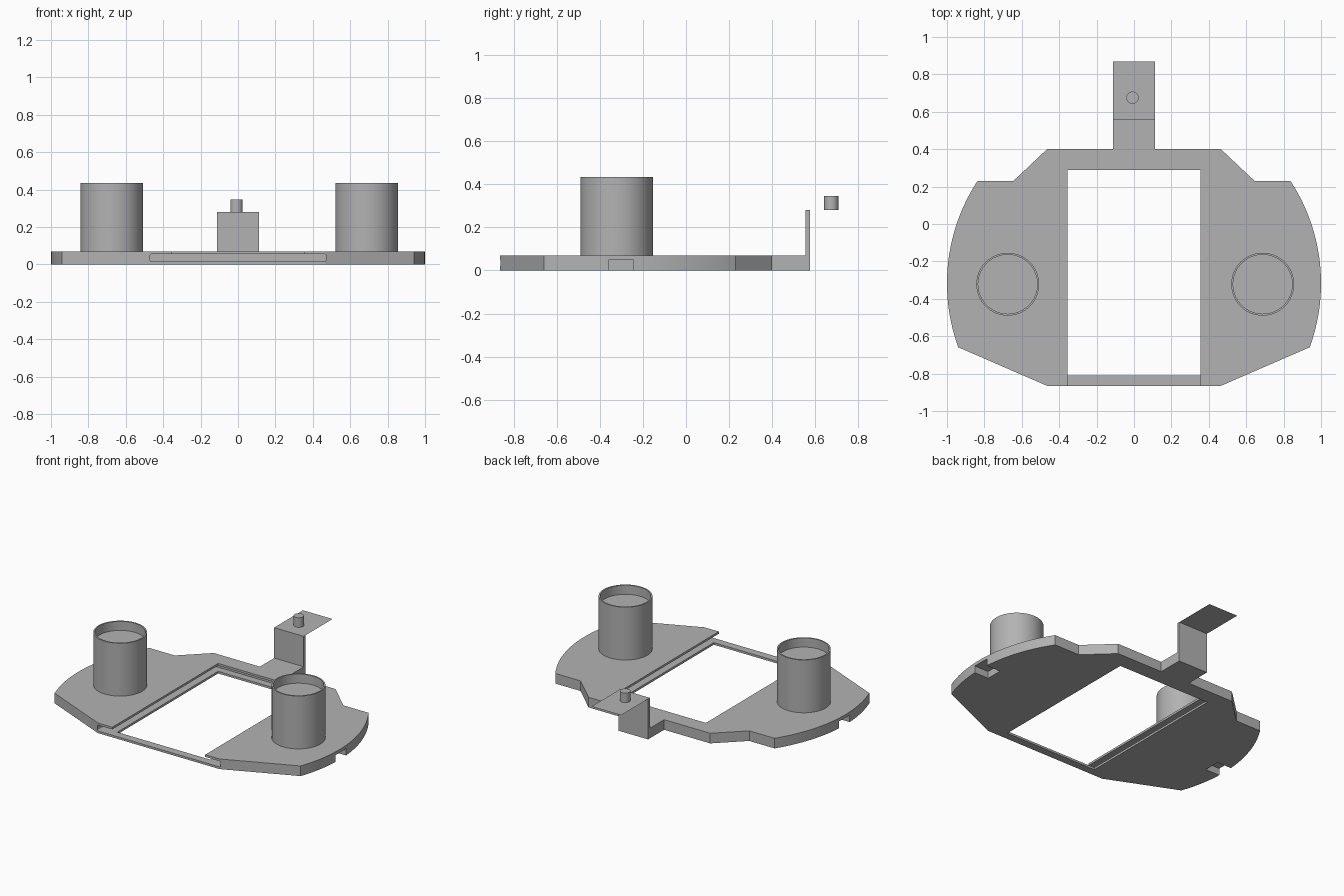
import bpy, bmesh, math
from mathutils import Vector, Matrix

cube = bpy.data.objects.get("Cube")
if cube:
    bpy.data.objects.remove(cube, do_unlink=True)

grey = bpy.data.materials.new("plain grey")
grey.use_nodes = True
colour = (0.45, 0.45, 0.45, 1)
grey.diffuse_color = colour
grey.node_tree.nodes["Principled BSDF"].inputs["Base Color"].default_value = colour


def finish(name, bm, smooth=False):
    bmesh.ops.recalc_face_normals(bm, faces=bm.faces)
    mesh = bpy.data.meshes.new(name)
    bm.to_mesh(mesh)
    bm.free()
    mesh.materials.append(grey)
    obj = bpy.data.objects.new(name, mesh)
    bpy.context.collection.objects.link(obj)
    bpy.ops.object.select_all(action='DESELECT')
    obj.select_set(True)
    bpy.context.view_layer.objects.active = obj
    if smooth:
        bpy.ops.object.shade_smooth_by_angle(angle=math.radians(30))
    return obj


def prism(name, points, push):
    """Extrude a closed outline of 3D points along a vector."""
    bm = bmesh.new()
    face = bm.faces.new([bm.verts.new(p) for p in points])
    new = bmesh.ops.extrude_face_region(bm, geom=[face])["geom"]
    bmesh.ops.translate(bm, vec=push, verts=[v for v in new if isinstance(v, bmesh.types.BMVert)])
    return finish(name, bm)


def box(name, low, high, round_y=0):
    bm = bmesh.new()
    low, high = Vector(low), Vector(high)
    size = high - low
    bmesh.ops.create_cube(bm, size=1, matrix=Matrix.Translation((low + high) / 2) @ Matrix.Diagonal((*size, 1)))
    if round_y:
        edges = [e for e in bm.edges if abs(e.verts[0].co.y - e.verts[1].co.y) > size.y / 2]
        bmesh.ops.bevel(bm, geom=edges, offset=round_y, segments=3, profile=0.5, affect='EDGES')
    return finish(name, bm)


def lathe(name, profile, centre, steps=64):
    """Turn a radius/height profile around a vertical axis."""
    bm = bmesh.new()
    verts = [bm.verts.new((r, 0, z)) for r, z in profile]
    edges = [bm.edges.new(pair) for pair in zip(verts, verts[1:])]
    bmesh.ops.spin(bm, geom=verts + edges, cent=(0, 0, 0), axis=(0, 0, 1), angle=math.tau, steps=steps)
    bmesh.ops.remove_doubles(bm, verts=bm.verts, dist=0.0005)
    bmesh.ops.translate(bm, vec=centre, verts=bm.verts)
    return finish(name, bm, smooth=True)


def cut(target, cutter):
    mod = target.modifiers.new("cut", 'BOOLEAN')
    mod.operation = 'DIFFERENCE'
    mod.solver = 'EXACT'
    mod.object = cutter
    bpy.context.view_layer.objects.active = target
    bpy.ops.object.modifier_apply(modifier=mod.name)
    bpy.data.objects.remove(cutter, do_unlink=True)


THICK = 0.07
AXIS_Y = -0.317

# Base plate: rounded flanks, shouldered back, tapered front, rear foot for the bracket
start, end = math.asin(0.547), math.asin(-0.342)
arc = [start + (end - start) * i / 24 for i in range(25)]
half = [(0.113, 0.575), (0.113, 0.4), (0.465, 0.4), (0.645, 0.23)]
half += [(math.cos(a), AXIS_Y + math.sin(a)) for a in arc]
half += [(0.465, -0.865)]
outline = half + [(-x, y) for x, y in reversed(half)]
plate = prism("base_plate", [(x, y, 0) for x, y in outline], (0, 0, THICK))

# Window, open at the front above a thin sill, with a sliding slot around it
cut(plate, box("window_cutter", (-0.355, -0.81, -0.1), (0.355, 0.29, 0.2)))
cut(plate, box("front_gap_cutter", (-0.355, -1, 0.03), (0.355, -0.7, 0.2)))
cut(plate, box("slot_cutter", (-0.47, -1, 0.015), (0.47, 0.34, 0.055), round_y=0.008))

# Notches under the outer flanks
for side in (-1, 1):
    xs = sorted((side * 0.89, side * 1.1))
    cut(plate, box("notch_cutter", (xs[0], -0.36, -0.1), (xs[1], -0.245, 0.048)))
bpy.context.view_layer.objects.active = plate
plate.select_set(True)
bpy.ops.object.shade_smooth_by_angle(angle=math.radians(10))

# Round cups with a shallow recess
cup = [(0.168, THICK), (0.168, 0.435), (0.158, 0.435), (0.158, 0.372), (0, 0.372)]
for name, x in (("right_cup", -0.675), ("left_cup", 0.688)):
    lathe(name, cup, (x, -0.322, 0))

# Rear bracket: upright, thin shelf and peg
box("bracket_upright", (-0.113, 0.556, THICK), (0.113, 0.575, 0.28))
bm = bmesh.new()
bm.faces.new([bm.verts.new((x, y, 0.28)) for x, y in
              ((-0.113, 0.575), (0.113, 0.575), (0.113, 0.87), (-0.113, 0.87))])
finish("bracket_shelf", bm)
lathe("bracket_peg", [(0.033, 0.28), (0.033, 0.346), (0, 0.346)], (-0.008, 0.675, 0), steps=32)
